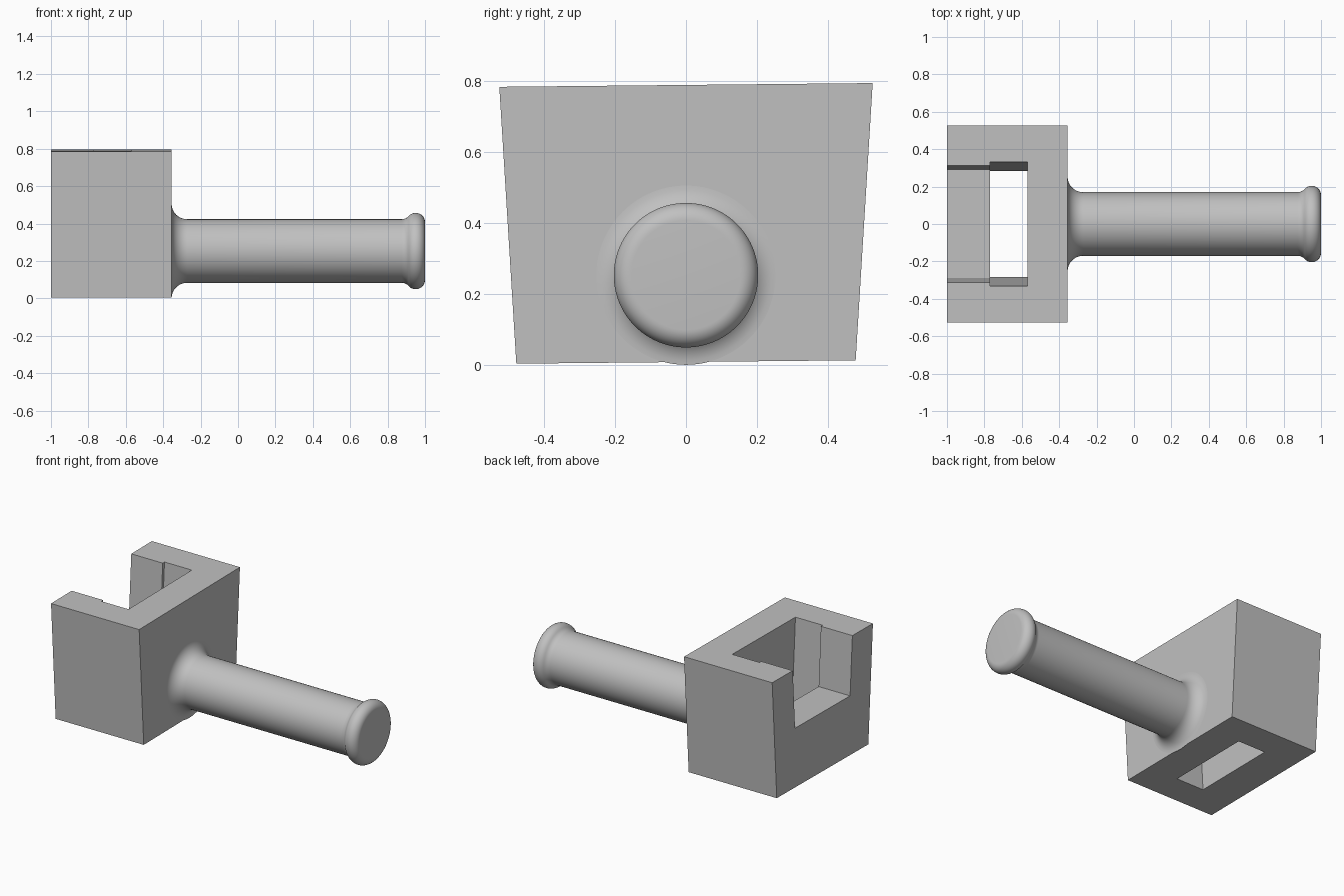
import bpy, bmesh
from math import sin, cos, pi, radians

cube = bpy.data.objects.get("Cube")
if cube:
    bpy.data.objects.remove(cube, do_unlink=True)

grey = bpy.data.materials.new("light_grey")
grey.use_nodes = True
colour = (0.53, 0.53, 0.53, 1)
grey.diffuse_color = colour
grey.node_tree.nodes["Principled BSDF"].inputs["Base Color"].default_value = colour

TILT = 0.01          # slight sideways slope of the block's base and top
BASE, TOP = 0.008, 0.79


def finish(name, bm):
    bmesh.ops.recalc_face_normals(bm, faces=bm.faces)
    mesh = bpy.data.meshes.new(name)
    bm.to_mesh(mesh)
    bm.free()
    mesh.materials.append(grey)
    obj = bpy.data.objects.new(name, mesh)
    bpy.context.collection.objects.link(obj)
    return obj


def tapered_box(name, x0, x1, z0, z1, w0, w1):
    """Box whose half width goes from w0 at z0 to w1 at z1."""
    bm = bmesh.new()
    bmesh.ops.create_cube(bm, size=2)
    for v in bm.verts:
        upper = v.co.z > 0
        y = v.co.y * (w1 if upper else w0)
        v.co = (x1 if v.co.x > 0 else x0, y, (z1 if upper else z0) + TILT * y)
    return finish(name, bm)


def arc(cx, cr, radius, start, end, steps=10):
    angles = [radians(start + (end - start) * i / steps) for i in range(steps + 1)]
    return [(cx + radius * cos(a), cr + radius * sin(a)) for a in angles]


def lathe_x(name, profile, z, sides=96):
    """Turn an (x, radius) profile around a line along x."""
    bm = bmesh.new()
    rings = [[bm.verts.new((x, r * cos(2 * pi * i / sides), z + r * sin(2 * pi * i / sides)))
              for i in range(sides)] for x, r in profile]
    for a, b in zip(rings, rings[1:]):
        for i in range(sides):
            j = (i + 1) % sides
            bm.faces.new((a[i], a[j], b[j], b[i]))
    bm.faces.new(rings[0])
    bm.faces.new(rings[-1])
    return finish(name, bm)


# Head block with a through slot and an open notch at its end
block = tapered_box("head_block", -1, -0.355, BASE, TOP, 0.479, 0.527)
cutters = [
    tapered_box("slot_cutter", -0.77, -0.57, BASE - 0.1, TOP + 0.1, 0.277, 0.337),
    tapered_box("notch_cutter", -1.1, -0.76, 0.40, TOP + 0.1, 0.288, 0.318),
]
bpy.context.view_layer.objects.active = block
for cutter in cutters:
    cutter.hide_render = True
    mod = block.modifiers.new(cutter.name, "BOOLEAN")
    mod.operation = "DIFFERENCE"
    mod.solver = "EXACT"
    mod.object = cutter
    bpy.ops.object.modifier_apply(modifier=mod.name)
    bpy.data.objects.remove(cutter, do_unlink=True)

# Round handle: flared root, straight shaft, rounded end bead
profile = arc(-0.272, 0.253, 0.083, 180, 270)
profile += arc(0.875, 0.22, 0.05, -90, -41.3, 6)
profile += arc(0.95, 0.154, 0.05, 138.7, 0, 16)[1:]
handle = lathe_x("handle", profile, 0.253)

bpy.ops.object.select_all(action="DESELECT")
handle.select_set(True)
bpy.context.view_layer.objects.active = handle
bpy.ops.object.shade_smooth_by_angle(angle=radians(30))
